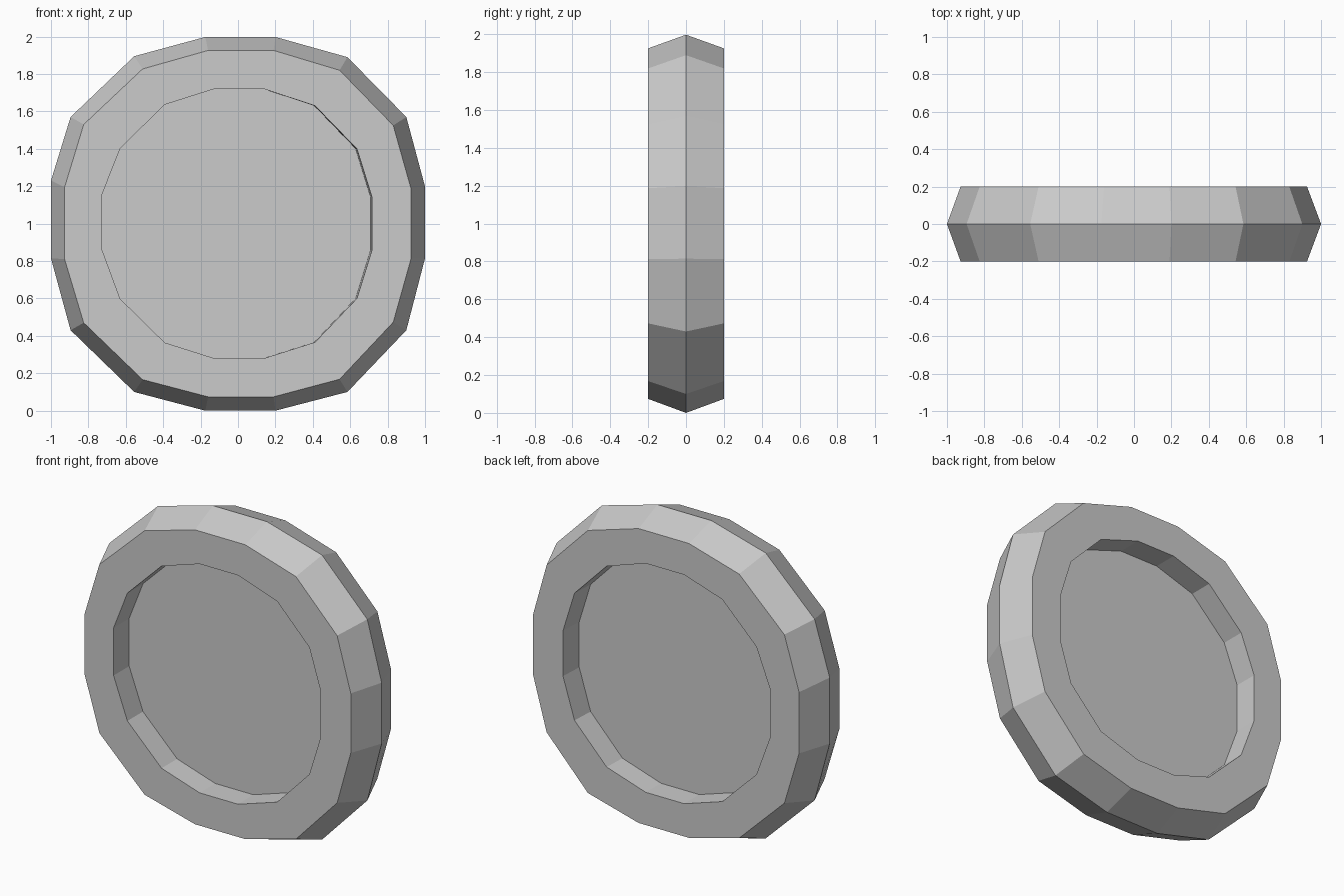
import bpy
import bmesh

if "Cube" in bpy.data.objects:
    bpy.data.objects.remove(bpy.data.objects["Cube"])

# Upper halves of the 16-sided outlines (x, height above centre), right to left
CREST = [(1, .198), (.9, .57), (.585, .89), (.2, .998),
         (-.175, .998), (-.555, .895), (-.895, .57), (-1, .23)]
EDGE = [(.925, .187), (.83, .525), (.543, .82), (.19, .926),
        (-.16, .926), (-.51, .827), (-.825, .53), (-.927, .195)]
RECESS = [(.716, .143), (.636, .4), (.412, .63), (.14, .72),
          (-.127, .72), (-.392, .636), (-.63, .402), (-.726, .158)]

# Heights of the lower halves, which differ very slightly
LOW_CREST = [.185, .57, .9, 1, 1, .9, .57, .185]
LOW_EDGE = [.188, .527, .832, .926, .926, .834, .53, .19]
LOW_RECESS = [.143, .4, .634, .72, .72, .636, .402, .142]

bm = bmesh.new()


def ring(half, low, y, taper=0):
    """Closed loop of vertices: upper half, then lower half, narrowed at right."""
    pts = half + [(p[0], -z) for p, z in reversed(list(zip(half, low)))]
    return [bm.verts.new((x - taper * max(0, x), y, 1 + z)) for x, z in pts]


def bridge(a, b):
    for i in range(len(a)):
        j = (i + 1) % len(a)
        bm.faces.new((a[i], a[j], b[j], b[i]))


# Front floor, recess wall, front face, bevelled rim, then the same at the back
rings = [ring(RECESS, LOW_RECESS, -.045, .011),
         ring(RECESS, LOW_RECESS, -.2),
         ring(EDGE, LOW_EDGE, -.2),
         ring(CREST, LOW_CREST, 0),
         ring(EDGE, LOW_EDGE, .2),
         ring(RECESS, LOW_RECESS, .2),
         ring(RECESS, LOW_RECESS, .05, .011)]
for a, b in zip(rings, rings[1:]):
    bridge(a, b)
bm.faces.new(rings[0])
bm.faces.new(rings[-1])
bmesh.ops.recalc_face_normals(bm, faces=bm.faces)

mesh = bpy.data.meshes.new("recessed_disc")
bm.to_mesh(mesh)
bm.free()
disc = bpy.data.objects.new("recessed_disc", mesh)
bpy.context.collection.objects.link(disc)
